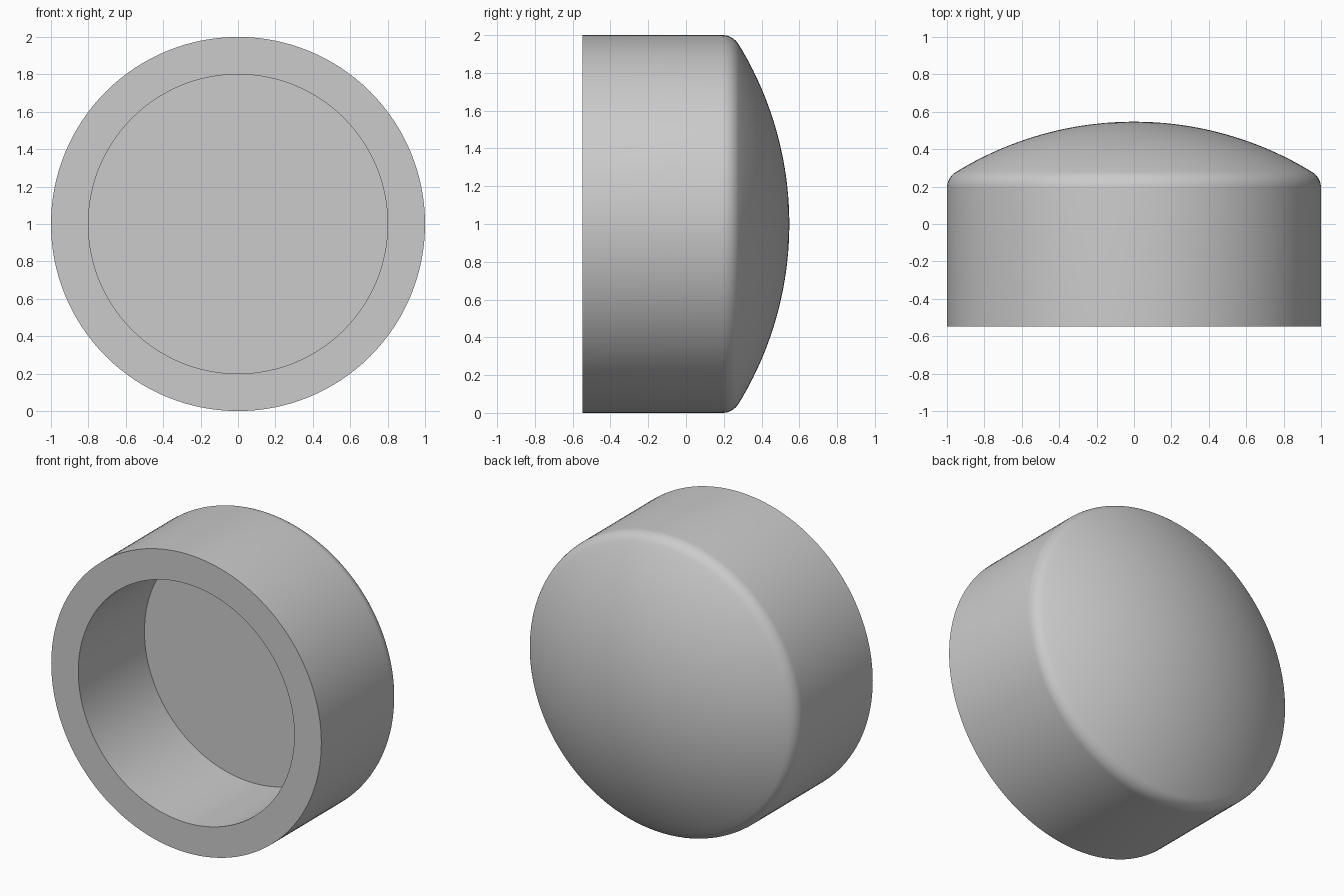
import bpy, bmesh, math

if "Cube" in bpy.data.objects:
    bpy.data.objects.remove(bpy.data.objects["Cube"])

SEGMENTS = 128
FRONT, APEX = -0.547, 0.547      # open rim and dome tip along y
DOME_R, FILLET = 1.82, 0.10
BORE_R, FLOOR = 0.80, 0.153      # recess radius and floor position

# Tangent fillet between the straight wall and the spherical dome
dome_c = APEX - DOME_R
fil_r = 1 - FILLET
fil_y = dome_c + math.sqrt((DOME_R - FILLET) ** 2 - fil_r ** 2)
tilt = math.asin(fil_r / (DOME_R - FILLET))   # dome normal angle off the y axis

# Half profile (radius, y): recess floor, recess wall, rim, outer wall
profile = [(0, FLOOR), (BORE_R, FLOOR), (BORE_R, FRONT), (1, FRONT)]
# Rounded shoulder
for i in range(9):
    a = math.pi / 2 + (tilt - math.pi / 2) * i / 8
    profile.append((fil_r + FILLET * math.sin(a), fil_y + FILLET * math.cos(a)))
# Dome
for i in range(1, 25):
    a = tilt * (1 - i / 24)
    profile.append((DOME_R * math.sin(a), dome_c + DOME_R * math.cos(a)))

# Revolve the profile about the y axis
bm = bmesh.new()
verts = [bm.verts.new((r, y, 1)) for r, y in profile]
edges = [bm.edges.new(pair) for pair in zip(verts, verts[1:])]
bmesh.ops.spin(bm, geom=verts + edges, cent=(0, 0, 1), axis=(0, 1, 0),
               angle=math.tau, steps=SEGMENTS, use_merge=False)
bmesh.ops.remove_doubles(bm, verts=bm.verts, dist=1e-4)
bmesh.ops.recalc_face_normals(bm, faces=bm.faces)
mesh = bpy.data.meshes.new("domed_cap")
bm.to_mesh(mesh)
bm.free()

grey = bpy.data.materials.new("light grey")
grey.diffuse_color = (0.6, 0.6, 0.6, 1)
grey.use_nodes = True
grey.node_tree.nodes["Principled BSDF"].inputs["Base Color"].default_value = grey.diffuse_color
mesh.materials.append(grey)

cap = bpy.data.objects.new("domed_cap", mesh)
bpy.context.collection.objects.link(cap)
bpy.context.view_layer.objects.active = cap
cap.select_set(True)
bpy.ops.object.shade_smooth_by_angle(angle=math.radians(30))
